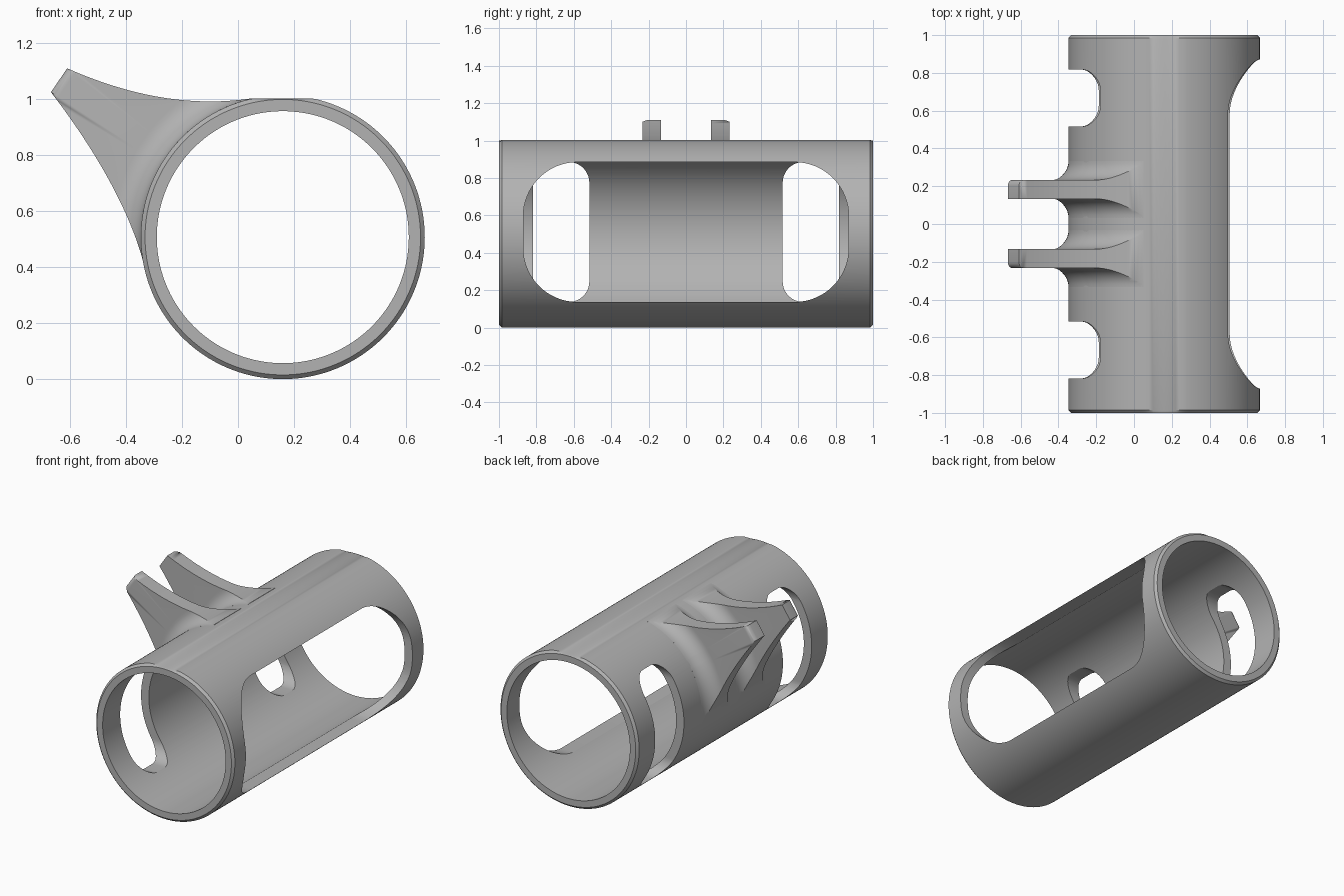
import bpy, bmesh
from math import sin, cos, pi, sqrt
from mathutils import Vector

if "Cube" in bpy.data.objects:
    bpy.data.objects.remove(bpy.data.objects["Cube"])

CX, CZ = 0.16, 0.507          # tube axis
R_OUT, R_IN, TOP = 0.507, 0.45, 1.003
FILLET, HALF = 0.1, 0.05      # arm root fillet and half thickness
TIP_ROUND = 0.03

grey = bpy.data.materials.new("grey plastic")
grey.use_nodes = True
grey.diffuse_color = (0.45, 0.45, 0.45, 1)
grey.node_tree.nodes["Principled BSDF"].inputs["Base Color"].default_value = grey.diffuse_color


def make(name, bm):
    bmesh.ops.recalc_face_normals(bm, faces=bm.faces)
    mesh = bpy.data.meshes.new(name)
    bm.to_mesh(mesh)
    bm.free()
    obj = bpy.data.objects.new(name, mesh)
    bpy.context.collection.objects.link(obj)
    mesh.materials.append(grey)
    return obj


def activate(obj):
    bpy.ops.object.select_all(action='DESELECT')
    obj.select_set(True)
    bpy.context.view_layer.objects.active = obj


def skin(bm, rings, close_rows):
    """Join closed rings of points with quads; optionally join last to first."""
    vs = [[bm.verts.new(p) for p in ring] for ring in rings]
    n = len(vs[0])
    for i in range(len(vs) if close_rows else len(vs) - 1):
        a, b = vs[i], vs[(i + 1) % len(vs)]
        for j in range(n):
            k = (j + 1) % n
            bm.faces.new((a[j], a[k], b[k], b[j]))
    if not close_rows:
        bm.faces.new(vs[0])
        bm.faces.new(vs[-1])


def tube():
    c = 0.015
    profile = [(R_OUT - c, -1), (R_OUT, c - 1), (R_OUT, 1 - c),
               (R_OUT - c, 1), (R_IN, 1), (R_IN, -1)]
    n = 160
    rings = []
    for i in range(n):
        a = 2 * pi * i / n
        rings.append([(CX + r * cos(a), y, min(CZ + r * sin(a), TOP)) for r, y in profile])
    bm = bmesh.new()
    skin(bm, rings, True)
    return make("tube_body", bm)


def cut(obj, x0, x1, y0, y1, r, z0=0.137, z1=0.885, steps=16):
    """Cut a rounded rectangular opening along x."""
    outline = []
    corners = [(y1 - r, z1 - r), (y0 + r, z1 - r), (y0 + r, z0 + r), (y1 - r, z0 + r)]
    for q, (y, z) in enumerate(corners):
        for s in range(steps + 1):
            a = pi / 2 * (q + s / steps)
            outline.append((y + r * cos(a), z + r * sin(a)))
    bm = bmesh.new()
    skin(bm, [[(x, y, z) for y, z in outline] for x in (x0, x1)], False)
    cutter = make("opening_cutter", bm)
    cutter.hide_render = True
    activate(obj)
    mod = obj.modifiers.new("opening", 'BOOLEAN')
    mod.operation, mod.solver, mod.object = 'DIFFERENCE', 'EXACT', cutter
    bpy.ops.object.modifier_apply(modifier=mod.name)
    bpy.data.objects.remove(cutter)


def bezier(a, b, c, n):
    a, b, c = Vector(a), Vector(b), Vector(c)
    return [a * (1 - t) ** 2 + b * 2 * t * (1 - t) + c * t * t
            for t in (i / n for i in range(n + 1))]


def arm(name, side):
    """Bracket arm, lofted around the tube axis, flaring into the tube at its root."""
    low, high = (-0.668, 1.025), (-0.61, 1.11)
    edge = bezier((-0.341, 0.43), (-0.42, 0.70), low, 24)
    edge += bezier(high, (-0.26, 0.955), (0.05, TOP), 32)
    axis = Vector((CX, CZ))
    fillet = [FILLET * (1 - cos(pi / 2 * i / 10)) for i in range(11)]
    reach = (Vector(low) - axis).length - R_OUT
    tip = [reach - TIP_ROUND * (1 - sin(pi / 2 * i / 6)) for i in range(6)]
    rows = [-0.02] + fillet + tip
    rings = []
    for p in edge:
        ray = (p - axis).normalized()
        d_max = max((p - axis).length - R_OUT, 0.0005)
        outer, inner = [], []
        for d in [min(r, d_max) for r in rows] + [d_max]:
            k = min(max(FILLET - d, 0), FILLET)
            flare = FILLET - sqrt(FILLET ** 2 - k ** 2)
            e = min(max(TIP_ROUND - (reach - d), 0), TIP_ROUND)
            trim = TIP_ROUND - sqrt(TIP_ROUND ** 2 - e ** 2)
            q = axis + ray * (R_OUT + d)
            outer.append((q.x, side * (0.183 + HALF + flare - trim), q.y))
            inner.append((q.x, side * (0.183 - HALF - flare), q.y))
        rings.append(outer + inner[::-1])
    bm = bmesh.new()
    skin(bm, rings, False)
    bmesh.ops.remove_doubles(bm, verts=bm.verts, dist=0.0001)
    return make(name, bm)


# Tube with one wide window and two slots on the opposite wall
body = tube()
cut(body, 0.2, 0.9, -0.87, 0.87, 0.29)
for s in (-1, 1):
    cut(body, -0.6, 0.1, s * 0.667 - 0.15, s * 0.667 + 0.15, 0.11)

# Pair of bracket arms
parts = [body, arm("front_bracket_arm", -1), arm("back_bracket_arm", 1)]
for part in parts:
    activate(part)
    bpy.ops.object.shade_smooth_by_angle(angle=pi / 6)
